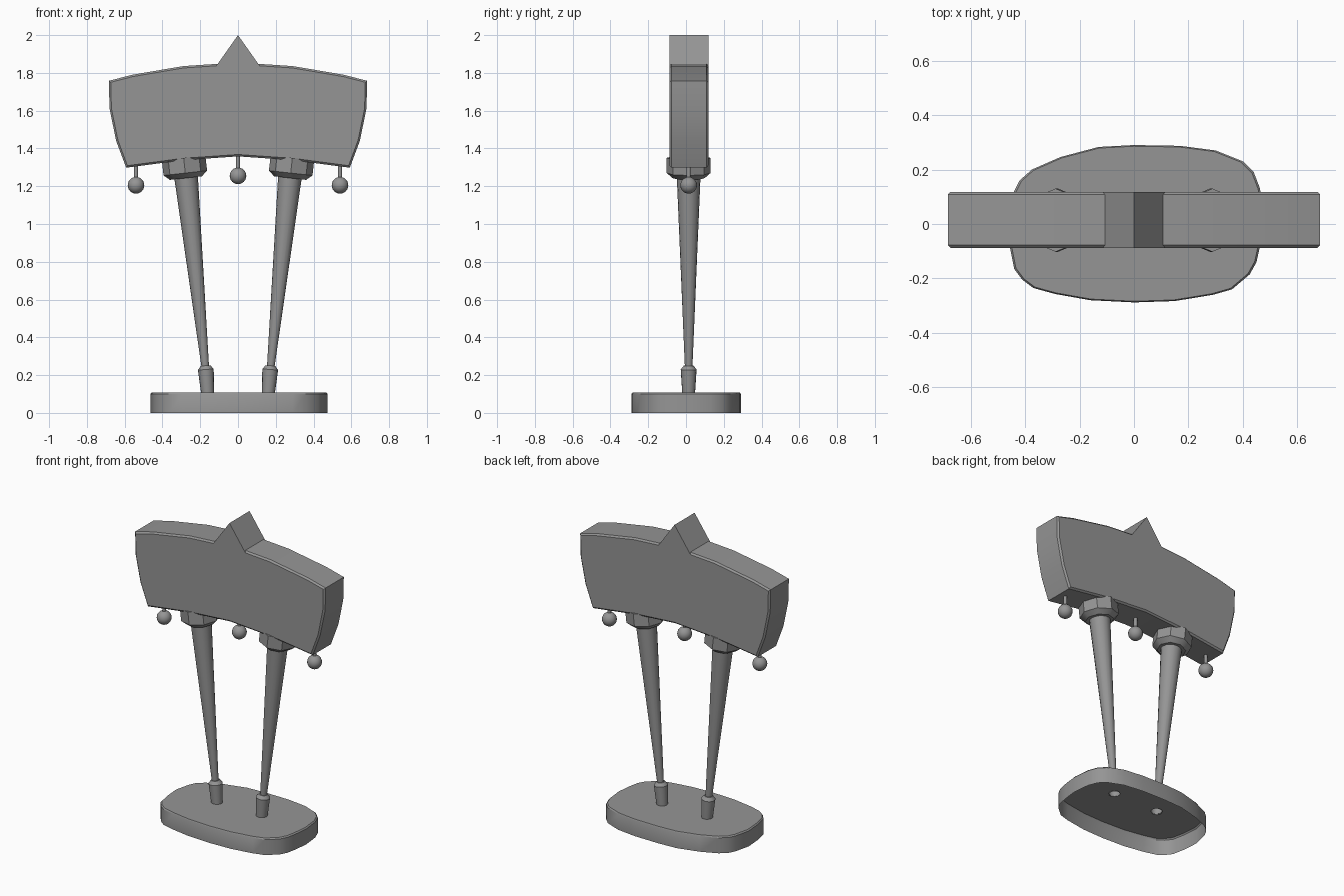
import bpy
import bmesh
import math
from mathutils import Vector

if "Cube" in bpy.data.objects:
    bpy.data.objects.remove(bpy.data.objects["Cube"], do_unlink=True)

GREY = (0.3, 0.3, 0.3, 1)
grey = bpy.data.materials.new("plain grey")
grey.use_nodes = True
grey.diffuse_color = GREY
grey.node_tree.nodes["Principled BSDF"].inputs["Base Color"].default_value = GREY

FRONT, BACK, MID = -0.088, 0.118, 0.014
UP = Vector((0, 0, 1))


def finish(name, bm, angle=30, normals=True):
    if normals:
        bmesh.ops.recalc_face_normals(bm, faces=bm.faces)
    mesh = bpy.data.meshes.new(name)
    bm.to_mesh(mesh)
    bm.free()
    obj = bpy.data.objects.new(name, mesh)
    bpy.context.collection.objects.link(obj)
    mesh.materials.append(grey)
    bpy.ops.object.select_all(action='DESELECT')
    obj.select_set(True)
    bpy.context.view_layer.objects.active = obj
    bpy.ops.object.shade_smooth_by_angle(angle=math.radians(angle))
    return obj


def slab(name, outline, bevel=0):
    """Extrude an x/z outline between the front and back planes."""
    bm = bmesh.new()
    face = bm.faces.new([bm.verts.new((x, FRONT, z)) for x, z in outline])
    out = bmesh.ops.extrude_face_region(bm, geom=[face])
    moved = [v for v in out["geom"] if isinstance(v, bmesh.types.BMVert)]
    bmesh.ops.translate(bm, verts=moved, vec=(0, BACK - FRONT, 0))
    if bevel:
        bm.normal_update()
        rims = [e for e in bm.edges if e.verts[0].co.y == e.verts[1].co.y]
        bmesh.ops.bevel(bm, geom=rims, offset=bevel, segments=1, affect='EDGES')
    return finish(name, bm)


def turned(name, start, end, profile, sides, open_bottom=False):
    """Turned part: profile holds (fraction along axis, radius)."""
    start, end = Vector(start), Vector(end)
    turn = UP.rotation_difference(end - start)
    bm = bmesh.new()
    rings = []
    for t, r in profile:
        ring = []
        for i in range(sides):
            a = math.tau * i / sides
            offset = Vector((r * math.cos(a), r * math.sin(a), 0))
            ring.append(bm.verts.new(start.lerp(end, t) + turn @ offset))
        rings.append(ring)
    for low, high in zip(rings, rings[1:]):
        for i in range(sides):
            j = (i + 1) % sides
            bm.faces.new((low[i], low[j], high[j], high[i]))
    bm.faces.new(rings[-1])
    if not open_bottom:
        bm.faces.new(rings[0][::-1])
    return finish(name, bm, 40)


# Curved sign box and its roof-shaped peak
half = [(0.29, 1.836), (0.56, 1.79), (0.684, 1.758), (0.68, 1.61),
        (0.645, 1.44), (0.592, 1.298), (0.29, 1.338)]
outline = [(0, 1.855)] + half + [(0, 1.358)] + [(-x, z) for x, z in half[::-1]]
slab("sign_box", outline, 0.01)
slab("roof_peak", [(-0.12, 1.83), (0, 2), (0.12, 1.83)])

# Tilted legs with sleeves below and collars above
for side, word in ((1, "left"), (-1, "right")):
    def at(x, z):
        return (side * x, MID, z)
    turned(word + "_leg", at(0.171, 0.22), at(0.278, 1.28),
           [(0, 0.019), (1, 0.064)], 16)
    turned(word + "_sleeve", at(0.161, 0.105), at(0.172, 0.25),
           [(0, 0.034), (0.86, 0.042), (1, 0.026)], 16, True)
    turned(word + "_collar", at(0.276, 1.243), at(0.288, 1.35),
           [(0, 0.085), (0.25, 0.116), (1, 0.116)], 8)

# Hanging balls on short stems
for word, x, z in (("left", 0.54, 1.205), ("middle", 0, 1.255), ("right", -0.54, 1.205)):
    bm = bmesh.new()
    bmesh.ops.create_uvsphere(bm, u_segments=20, v_segments=12, radius=0.044)
    bmesh.ops.translate(bm, verts=bm.verts, vec=(x, MID, z))
    finish(word + "_ball", bm)
    turned(word + "_ball_stem", (x, MID, z), (x, MID, z + 0.125), [(0, 0.011), (1, 0.011)], 10)

# Hollow base: wall, small rounded rim and a top pierced under each sleeve
plan = [(0, .29), (.17, .287), (.3, .27), (.4, .23), (.44, .19), (.463, .13), (.475, .02),
        (.463, -.08), (.45, -.14), (.425, -.185), (.36, -.24), (.29, -.26), (.15, -.283),
        (0, -.288), (-.16, -.28), (-.29, -.257), (-.37, -.235), (-.41, -.205), (-.44, -.165),
        (-.456, -.085), (-.464, .02), (-.44, .12), (-.42, .16), (-.375, .2), (-.27, .246),
        (-.13, .283)]
bm = bmesh.new()
rings = [[bm.verts.new((x * s, y * s, z)) for x, y in plan]
         for s, z in ((1, 0), (1, 0.1), (0.985, 0.108))]
count = len(plan)
for low, high in zip(rings, rings[1:]):
    for i in range(count):
        j = (i + 1) % count
        bm.faces.new((low[j], low[i], high[i], high[j]))
loops = [bm.edges.get((rings[-1][i], rings[-1][i - 1])) for i in range(count)]
for x in (-0.161, 0.161):
    hole = [bm.verts.new((x + 0.032 * math.cos(a * math.pi / 8),
                          MID + 0.032 * math.sin(a * math.pi / 8), 0.108)) for a in range(16)]
    loops += [bm.edges.new((hole[i], hole[i - 1])) for i in range(16)]
bmesh.ops.triangle_fill(bm, use_beauty=True, edges=loops, normal=UP)
finish("base", bm)
